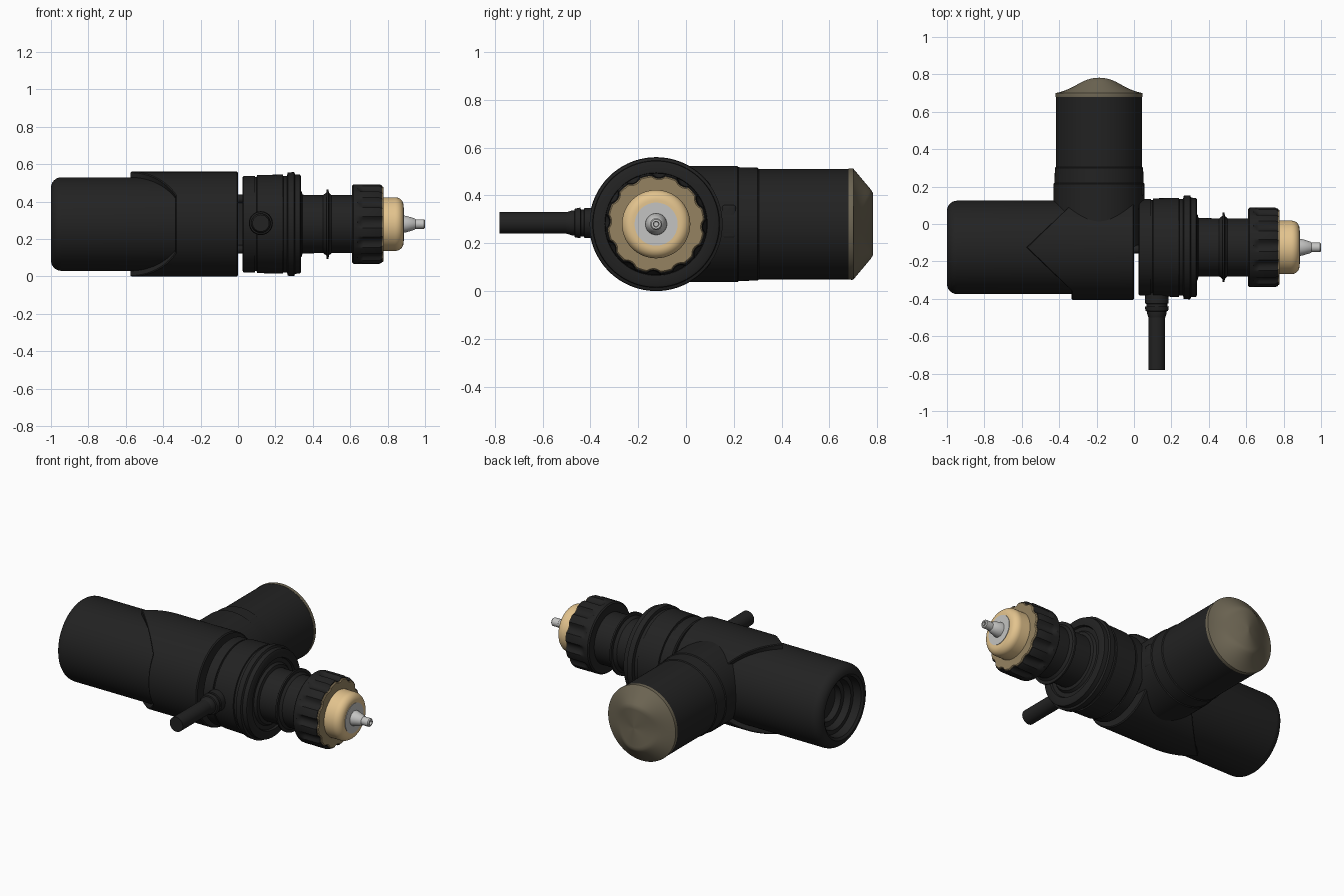
import bpy, bmesh, math
from mathutils import Vector

if "Cube" in bpy.data.objects:
    bpy.data.objects.remove(bpy.data.objects["Cube"])

YC, ZC = -0.125, 0.28      # main axis (along x)
XH = -0.187                # handle axis (along y)


def material(name, rgb):
    m = bpy.data.materials.new(name)
    m.diffuse_color = (*rgb, 1)
    m.use_nodes = True
    m.node_tree.nodes["Principled BSDF"].inputs["Base Color"].default_value = m.diffuse_color
    return m


BLACK = material("black rubber", (0.016, 0.016, 0.016))
OLIVE = material("olive grey", (0.155, 0.133, 0.088))
KHAKI = material("khaki", (0.30, 0.225, 0.12))
TAN = material("tan", (0.77, 0.55, 0.27))
GREY = material("light grey", (0.55, 0.55, 0.54))


def finish(name, bm, mat, angle=32):
    bmesh.ops.recalc_face_normals(bm, faces=bm.faces)
    me = bpy.data.meshes.new(name)
    bm.to_mesh(me)
    bm.free()
    me.materials.append(mat)
    ob = bpy.data.objects.new(name, me)
    bpy.context.collection.objects.link(ob)
    bpy.ops.object.select_all(action='DESELECT')
    ob.select_set(True)
    bpy.context.view_layer.objects.active = ob
    bpy.ops.object.shade_smooth_by_angle(angle=math.radians(angle))
    return ob


def loft(name, rows, mat, axis='x', centre=(YC, ZC), n=96):
    """Lathe rows of (position, radius); either may be a function of the angle."""
    bm = bmesh.new()
    rings = []
    for t, r in rows:
        ring = []
        for i in range(n):
            a = 2 * math.pi * i / n
            tt = t(a) if callable(t) else t
            rr = r(a) if callable(r) else r
            u, v = centre[0] + rr * math.cos(a), centre[1] + rr * math.sin(a)
            ring.append(bm.verts.new((tt, u, v) if axis == 'x' else (u, tt, v)))
        rings.append(ring)
    for p, q in zip(rings, rings[1:]):
        for i in range(n):
            j = (i + 1) % n
            bm.faces.new((p[i], p[j], q[j], q[i]))
    bm.faces.new(rings[0])
    bm.faces.new(rings[-1])
    return finish(name, bm, mat)


def arc(t0, r0, rad, a0, a1, steps=6):
    """Quarter-round profile points."""
    return [(t0 + rad * math.cos(math.radians(a0 + (a1 - a0) * k / steps)),
             r0 + rad * math.sin(math.radians(a0 + (a1 - a0) * k / steps)))
            for k in range(steps + 1)]


# rear barrel with a stepped recess in its end
loft("rear_barrel",
     [(-0.86, 0.11), (-0.90, 0.11), (-0.90, 0.14), (-0.94, 0.15), (-0.94, 0.175), (-0.99, 0.18)]
     + arc(-0.945, 0.195, 0.055, 180, 90) + [(-0.05, 0.25)], BLACK)


# sleeve with a pointed rear edge above and below
def sleeve_edge(a):
    return min(-0.575 + 1.03 * abs(0.28 * math.cos(a)), -0.335)


loft("sleeve", [(sleeve_edge, 0.245), (sleeve_edge, 0.275),
                (lambda a: sleeve_edge(a) + 0.006, 0.28),
                (-0.006, 0.28), (0, 0.274), (0, 0.2), (-0.02, 0.19)], BLACK, n=128)

# side handle with collar
loft("handle", [(-0.12, 0.243), (0.215, 0.243), (0.22, 0.238), (0.30, 0.236), (0.305, 0.231),
                (0.685, 0.231)], BLACK, 'y', (XH, ZC))


# handle cap: domed across x, flat-topped across z
def cap_height(s):
    def f(a):
        w = math.sin(a) ** 2
        dome = 0.5 + 0.5 * math.cos(math.pi * s ** 1.1)
        dome = 0.5 * dome + 0.5 * (1 - s)
        plateau = min(1, (1 - s) / 0.42)
        return 0.70 + 0.082 * ((1 - w) * dome + w * plateau)
    return f


loft("handle_cap", [(0.68, 0.232), (0.694, 0.233)]
     + [(cap_height(k / 16), 0.232 * max(k / 16, 0.004)) for k in range(16, -1, -1)],
     OLIVE, 'y', (XH, ZC))

# release button on the collar side
bm = bmesh.new()
bmesh.ops.create_cube(bm, size=1)
bmesh.ops.scale(bm, vec=Vector((0.04, 0.06, 0.14)), verts=bm.verts)
bmesh.ops.translate(bm, vec=Vector((0.033, 0.18, ZC + 0.01)), verts=bm.verts)
bmesh.ops.bevel(bm, geom=bm.edges[:], offset=0.012, segments=3, affect='EDGES', profile=0.5)
finish("release_button", bm, BLACK)

# prongs bridging the gap between sleeve and connector
for side, label in ((1, "upper"), (-1, "lower")):
    loft(label + "_prong", [(-0.04, 0.022), (0.04, 0.022)], BLACK, 'x',
         (YC - 0.01, ZC + side * 0.135), 20)

# connector body: wide ring, flange, neck and thin collar
loft("connector_body",
     [(0.04, 0.19), (0.024, 0.20), (0.024, 0.25), (0.03, 0.258), (0.09, 0.258), (0.092, 0.252),
      (0.10, 0.252), (0.102, 0.262), (0.24, 0.265), (0.242, 0.258), (0.262, 0.258),
      (0.266, 0.276), (0.30, 0.278), (0.305, 0.266), (0.332, 0.264), (0.337, 0.255),
      (0.337, 0.215), (0.325, 0.21), (0.325, 0.185), (0.34, 0.175), (0.345, 0.157),
      (0.455, 0.155), (0.472, 0.168), (0.474, 0.186), (0.484, 0.186), (0.486, 0.168),
      (0.50, 0.155), (0.62, 0.155)], BLACK)

# cable and strain relief
CABLE = (0.122, ZC + 0.005)
loft("strain_relief", [(-0.30, 0.063), (-0.425, 0.063), (-0.427, 0.056), (-0.44, 0.056),
                       (-0.442, 0.064), (-0.465, 0.060), (-0.467, 0.052), (-0.478, 0.052),
                       (-0.50, 0.045)], BLACK, 'y', CABLE, 40)
loft("cable", [(-0.35, 0.045), (-0.78, 0.045)], BLACK, 'y', CABLE, 40)


# fluted knob
def fluted(r, depth):
    def f(a):
        c = max(0, math.cos(12 * a + 0.6))
        return r - depth * c ** 0.6
    return f


loft("fluted_knob", [(0.61, 0.14), (0.61, 0.205), (0.617, 0.212), (0.64, 0.213),
                     (0.655, fluted(0.213, 0.010)), (0.67, fluted(0.214, 0.018)),
                     (0.755, fluted(0.214, 0.018)), (0.77, fluted(0.207, 0.014)),
                     (0.77, 0.14)], BLACK, n=192)
loft("knob_face", [(0.766, fluted(0.203, 0.012)), (0.774, fluted(0.203, 0.012)),
                   (0.779, fluted(0.198, 0.012)), (0.779, 0.12)], KHAKI, n=192)

# insulator, end disc and contact pin
loft("insulator", [(0.76, 0.143), (0.84, 0.143)] + arc(0.842, 0.10, 0.043, 90, 0, 8)
     + [(0.885, 0.08)], TAN)
loft("end_disc", [(0.88, 0.09), (0.888, 0.09), (0.888, 0.03)], GREY, n=64)
loft("contact_pin", [(0.88, 0.046), (0.90, 0.044), (0.945, 0.030), (0.95, 0.025), (0.994, 0.025),
                     (1.0, 0.020), (1.0, 0.012), (0.985, 0.010)], GREY, n=40)
